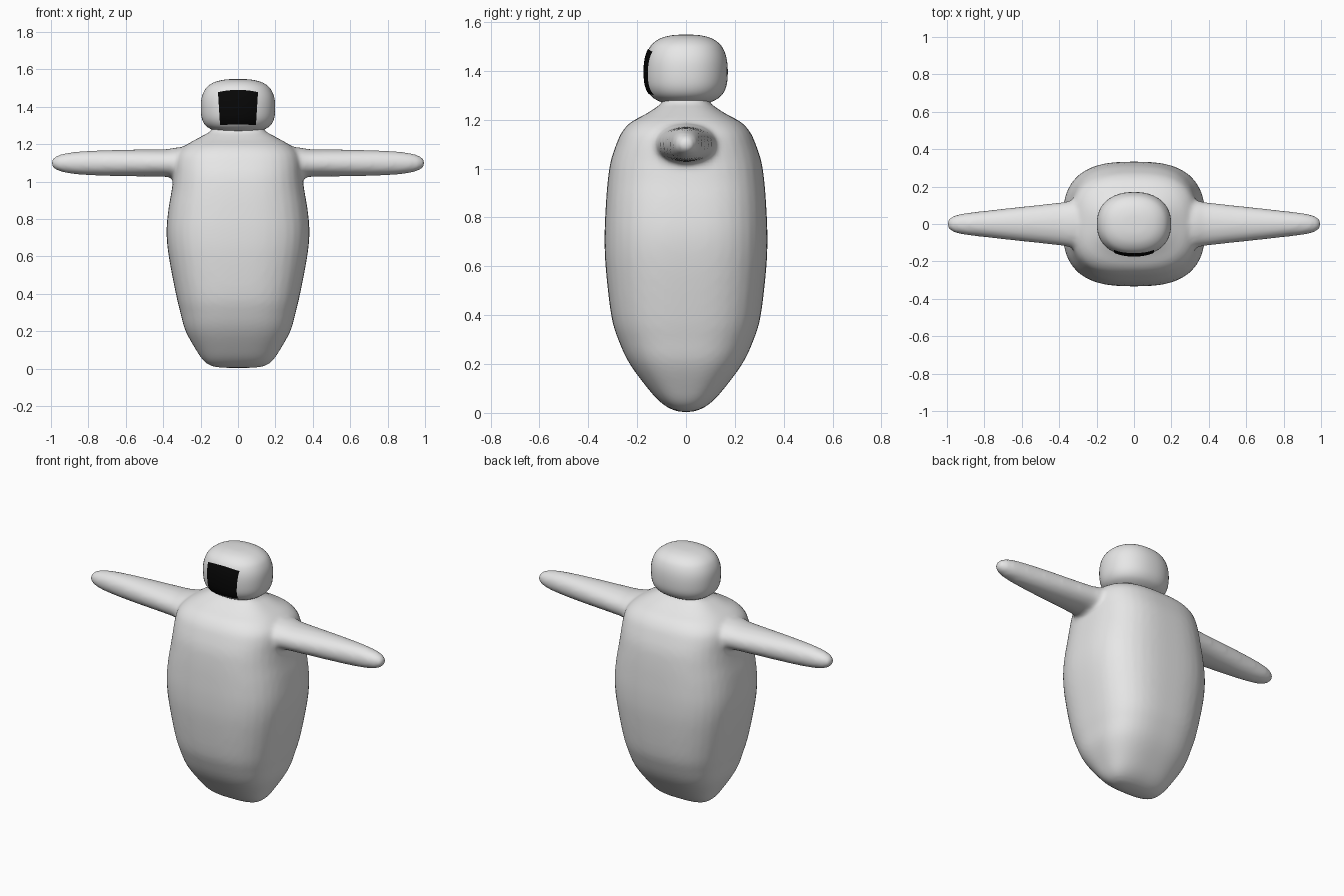
import bpy, bmesh, math
from mathutils import Vector

if "Cube" in bpy.data.objects:
    bpy.data.objects.remove(bpy.data.objects["Cube"])


def material(name, value):
    m = bpy.data.materials.new(name)
    m.diffuse_color = (value, value, value, 1)
    m.use_nodes = True
    m.node_tree.nodes["Principled BSDF"].inputs["Base Color"].default_value = m.diffuse_color
    return m


GREY = material("suit grey", 0.8)
BLACK = material("visor black", 0.002)


def smooth_rows(rows, steps=4):
    """Catmull-Rom interpolation of (position, half width, half depth) rows."""
    pts = [Vector(r) for r in rows]
    out = []
    for i in range(len(pts) - 1):
        a, b, c, d = pts[max(i - 1, 0)], pts[i], pts[i + 1], pts[min(i + 2, len(pts) - 1)]
        for s in range(steps):
            t = s / steps
            out.append(0.5 * (2 * b + (c - a) * t + (2 * a - 5 * b + 4 * c - d) * t * t
                              + (3 * b - a - 3 * c + d) * t ** 3))
    return out + [pts[-1]]


def loft(name, rows, power, place, segments=48):
    """Capped tube of superellipse rings; place maps (u, v, position) to a point."""
    bm = bmesh.new()
    rings = []
    for pos, a, b in smooth_rows(rows):
        ring = []
        for k in range(segments):
            t = math.tau * k / segments
            c, s = math.cos(t), math.sin(t)
            r = (abs(c) ** power + abs(s) ** power) ** (-1 / power)
            ring.append(bm.verts.new(place(a * c * r, b * s * r, pos)))
        rings.append(ring)
    for r0, r1 in zip(rings, rings[1:]):
        for k in range(segments):
            n = (k + 1) % segments
            bm.faces.new((r0[k], r0[n], r1[n], r1[k]))
    bm.faces.new(rings[0])
    bm.faces.new(rings[-1])
    bmesh.ops.recalc_face_normals(bm, faces=bm.faces)
    return to_object(name, bm, GREY)


def to_object(name, bm, mat):
    mesh = bpy.data.meshes.new(name)
    for f in bm.faces:
        f.smooth = True
    bm.to_mesh(mesh)
    bm.free()
    mesh.materials.append(mat)
    obj = bpy.data.objects.new(name, mesh)
    bpy.context.collection.objects.link(obj)
    return obj


# Torso: height, half width, half depth
TORSO = [(0.004, .09, .025), (.015, .145, .06), (.04, .182, .1), (.09, .218, .148),
         (.2, .28, .23), (.3, .308, .277), (.4, .332, .306), (.6, .37, .329),
         (.73, .382, .333), (.85, .372, .328), (.95, .355, .32), (1.03, .345, .308),
         (1.1, .34, .285), (1.15, .325, .262), (1.19, .285, .225), (1.22, .235, .17),
         (1.25, .18, .122), (1.27, .145, .098), (1.30, .13, .09)]
torso = loft("torso", TORSO, 2.8, lambda u, v, p: (u, v, p))

# Arms: distance from centre, half depth, half height
ARM = [(.2, .13, .09), (.33, .125, .083), (.38, .117, .074), (.5, .103, .072),
       (.65, .087, .07), (.8, .07, .065), (.9, .058, .056), (.96, .045, .042),
       (.99, .026, .024), (1.0, .006, .006)]
arms = [loft("arm", ARM, 2.1, lambda u, v, p, s=s: (s * p, u, 1.099 + v)) for s in (-1, 1)]

# Fuse the arms into the torso with soft shoulders
bpy.ops.object.select_all(action='DESELECT')
for o in arms + [torso]:
    o.select_set(True)
bpy.context.view_layer.objects.active = torso
bpy.ops.object.join()
torso.name = "body"
remesh = torso.modifiers.new("fuse", 'REMESH')
remesh.mode = 'VOXEL'
remesh.voxel_size = 0.013
remesh.use_smooth_shade = True
soften = torso.modifiers.new("soften", 'SMOOTH')
soften.factor = 0.5
soften.iterations = 8

# Head: height, half width, half depth
HEAD = [(1.262, .06, .05), (1.268, .11, .09), (1.283, .15, .125), (1.305, .178, .15),
        (1.34, .194, .166), (1.39, .199, .171), (1.44, .196, .168), (1.48, .183, .157),
        (1.51, .161, .138), (1.533, .122, .104), (1.545, .07, .06), (1.548, .02, .018)]
HEAD_POWER = 2.25
head = loft("head", HEAD, HEAD_POWER, lambda u, v, p: (u, v, p))

# Visor: thin curved plate following the front of the head
profile = smooth_rows(HEAD, 8)


def head_front(x, z):
    for p, q in zip(profile, profile[1:]):
        if p.x <= z <= q.x:
            r = p.lerp(q, (z - p.x) / (q.x - p.x))
            return -r.z * (1 - min(abs(x) / r.y, 1) ** HEAD_POWER) ** (1 / HEAD_POWER)


bm = bmesh.new()
N = 16
grid = []
for j in range(N + 1):
    t = j / N
    row = []
    for i in range(N + 1):
        s = 2 * i / N - 1
        x = s * (.096 + .011 * t)
        z = 1.305 - .004 * s * s + t * (.185 - .008 * s * s)
        row.append(bm.verts.new((x, head_front(x, z) - .003, z)))
    grid.append(row)
for j in range(N):
    for i in range(N):
        bm.faces.new((grid[j][i], grid[j][i + 1], grid[j + 1][i + 1], grid[j + 1][i]))
visor = to_object("visor", bm, BLACK)
